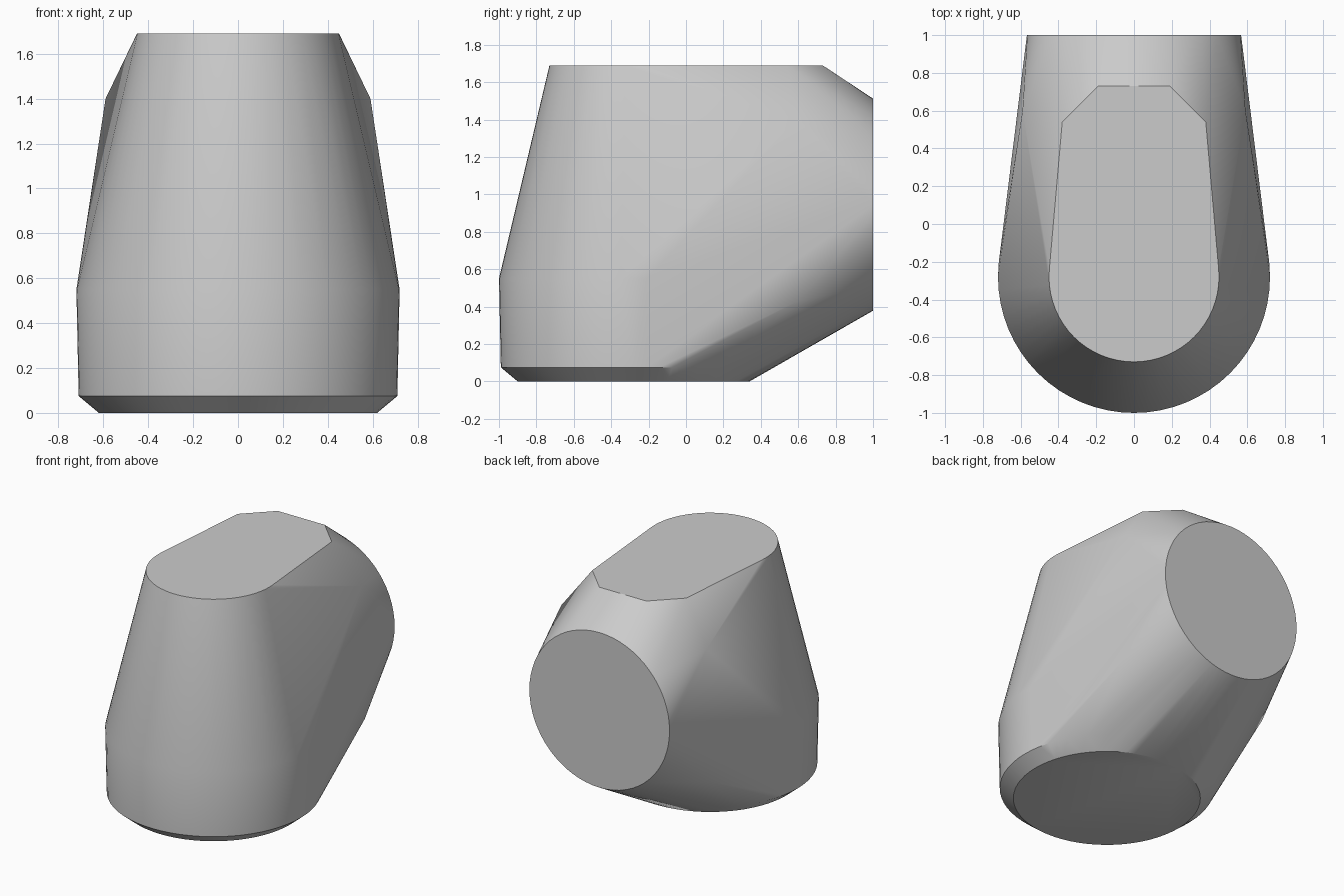
import bpy, bmesh, math

cube = bpy.data.objects.get("Cube")
if cube:
    bpy.data.objects.remove(cube)

SIDES = 64
AXIS_Y = -0.28      # centre line of the upright round front
HEIGHT = 1.69

bm = bmesh.new()


def ring(radius, place):
    """Add a circle of points, mapped into space by place(a, b)."""
    for i in range(SIDES):
        t = math.tau * i / SIDES
        bm.verts.new(place(radius * math.cos(t), radius * math.sin(t)))


# Upright rings: foot, chamfer, shoulder and top
for radius, z in ((0.62, 0), (0.71, 0.075), (0.72, 0.55), (0.45, HEIGHT)):
    ring(radius, lambda a, b: (a, AXIS_Y + b, z))

# Round end disc facing the back
ring(0.567, lambda a, b: (a, 1, 0.945 + b))

# Corner points joining the upright body to the round end
for side in (-1, 1):
    for x, y, z in ((0.38, 0.54, HEIGHT), (0.19, 0.73, HEIGHT),
                    (0.59, 0.6, 1.4), (0.605, 0.6, 0.43)):
        bm.verts.new((side * x, y, z))

# Wrap everything in one convex skin and merge the flat caps
hull = bmesh.ops.convex_hull(bm, input=bm.verts[:])
inside = {v for v in hull["geom_interior"] + hull["geom_unused"]
          if isinstance(v, bmesh.types.BMVert)}
bmesh.ops.delete(bm, geom=list(inside), context="VERTS")
bmesh.ops.dissolve_limit(bm, angle_limit=math.radians(0.2),
                         verts=bm.verts[:], edges=bm.edges[:])
bmesh.ops.recalc_face_normals(bm, faces=bm.faces[:])

mesh = bpy.data.meshes.new("body")
bm.to_mesh(mesh)
bm.free()
body = bpy.data.objects.new("body", mesh)
bpy.context.collection.objects.link(body)

# Plain grey material
grey = bpy.data.materials.new("light_grey")
grey.use_nodes = True
colour = (0.6, 0.6, 0.6, 1)
grey.diffuse_color = colour
grey.node_tree.nodes["Principled BSDF"].inputs["Base Color"].default_value = colour
mesh.materials.append(grey)

# Smooth sides with sharp caps
bpy.ops.object.select_all(action="DESELECT")
body.select_set(True)
bpy.context.view_layer.objects.active = body
bpy.ops.object.shade_smooth_by_angle(angle=math.radians(32))
